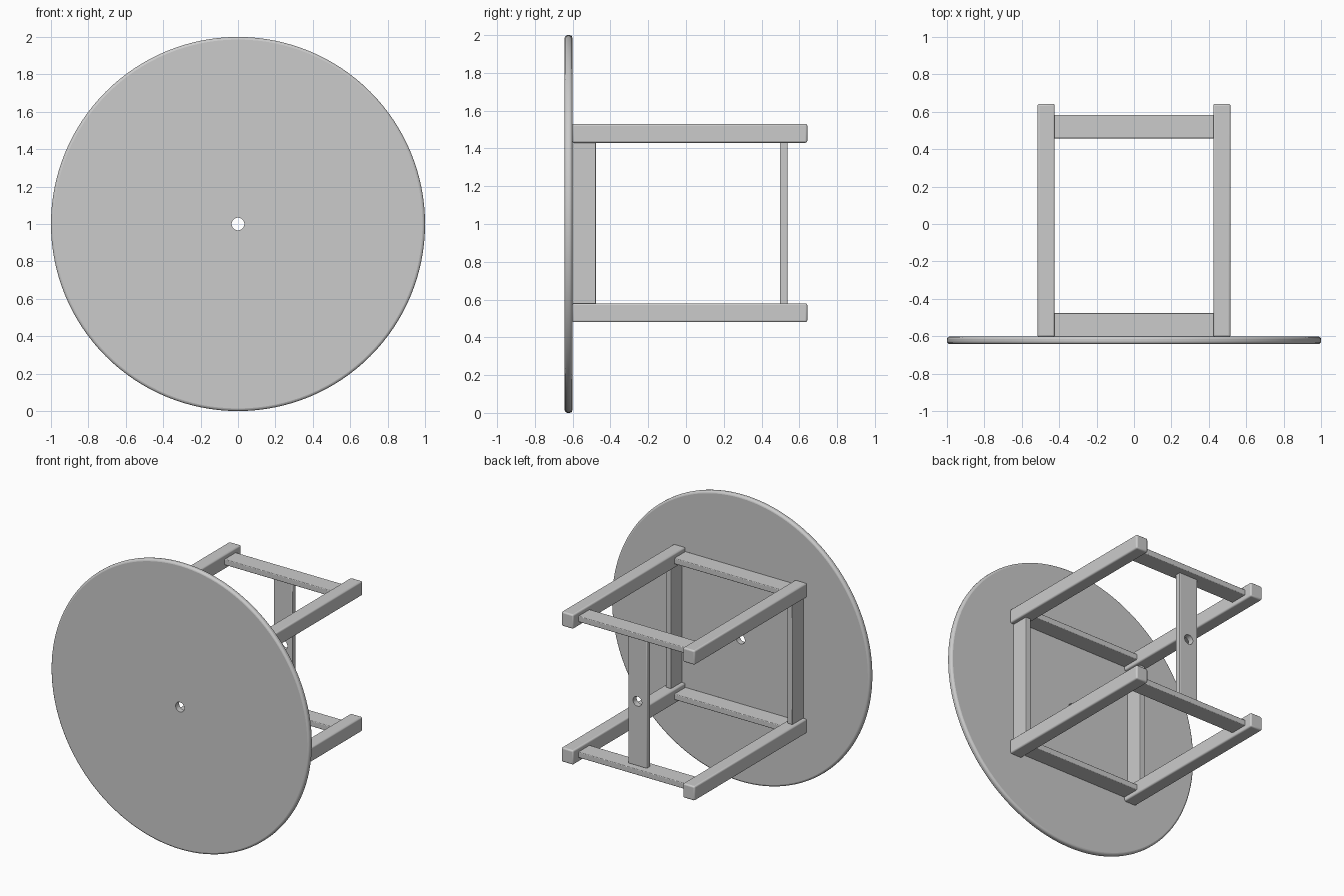
import bpy
import math

if "Cube" in bpy.data.objects:
    bpy.data.objects.remove(bpy.data.objects["Cube"])


def finish(obj, bevel, cutter=None):
    # Soft rounded edges, optional drilled hole, smooth shading
    obj.select_set(True)
    bpy.context.view_layer.objects.active = obj
    b = obj.modifiers.new("rounding", 'BEVEL')
    b.width, b.segments, b.limit_method = bevel, 3, 'ANGLE'
    if cutter:
        c = obj.modifiers.new("hole", 'BOOLEAN')
        c.operation, c.object, c.solver = 'DIFFERENCE', cutter, 'EXACT'
    bpy.ops.object.shade_smooth_by_angle(angle=math.radians(35))


def box(name, x, y, z, bevel=0.005, cutter=None):
    # Box given by (min, max) ranges
    r = (x, y, z)
    bpy.ops.mesh.primitive_cube_add(size=1, location=[(a + b) / 2 for a, b in r])
    obj = bpy.context.object
    obj.name = name
    obj.scale = [b - a for a, b in r]
    bpy.ops.object.transform_apply(location=False, rotation=False, scale=True)
    finish(obj, bevel, cutter)
    return obj


def disc(name, radius, depth, y, sides):
    bpy.ops.mesh.primitive_cylinder_add(vertices=sides, radius=radius, depth=depth,
                                        location=(0, y, 1), rotation=(math.pi / 2, 0, 0))
    obj = bpy.context.object
    obj.name = name
    bpy.ops.object.transform_apply(location=False, rotation=True, scale=True)
    return obj


# Drill through the disc and the rear board
drill = disc("hole_cutter", 0.034, 3, 0, 32)
drill.hide_render = True
drill.hide_set(True)

# Round front plate
plate = disc("round_plate", 1.0, 0.04, -0.622, 128)
finish(plate, 0.014, drill)

# Four long rails
for side, sx in (("left", -0.47), ("right", 0.47)):
    for level, z in (("lower", 0.53), ("upper", 1.48)):
        box(f"{level}_{side}_rail", (sx - 0.046, sx + 0.046), (-0.603, 0.642),
            (z - 0.05, z + 0.05), 0.01)
    # Upright board against the plate
    box(f"{side}_upright", (sx - 0.02, sx + 0.02), (-0.603, -0.477), (0.578, 1.432))

# Cross slats at front and back
for level, z in (("lower", 0.53), ("upper", 1.48)):
    for end, y in (("front", -0.54), ("back", 0.521)):
        box(f"{level}_{end}_slat", (-0.43, 0.43), (y - 0.063, y + 0.063),
            (z - 0.02, z + 0.02))

# Drilled board between the back slats
box("back_board", (-0.073, 0.073), (0.497, 0.537), (0.548, 1.462), 0.005, drill)
